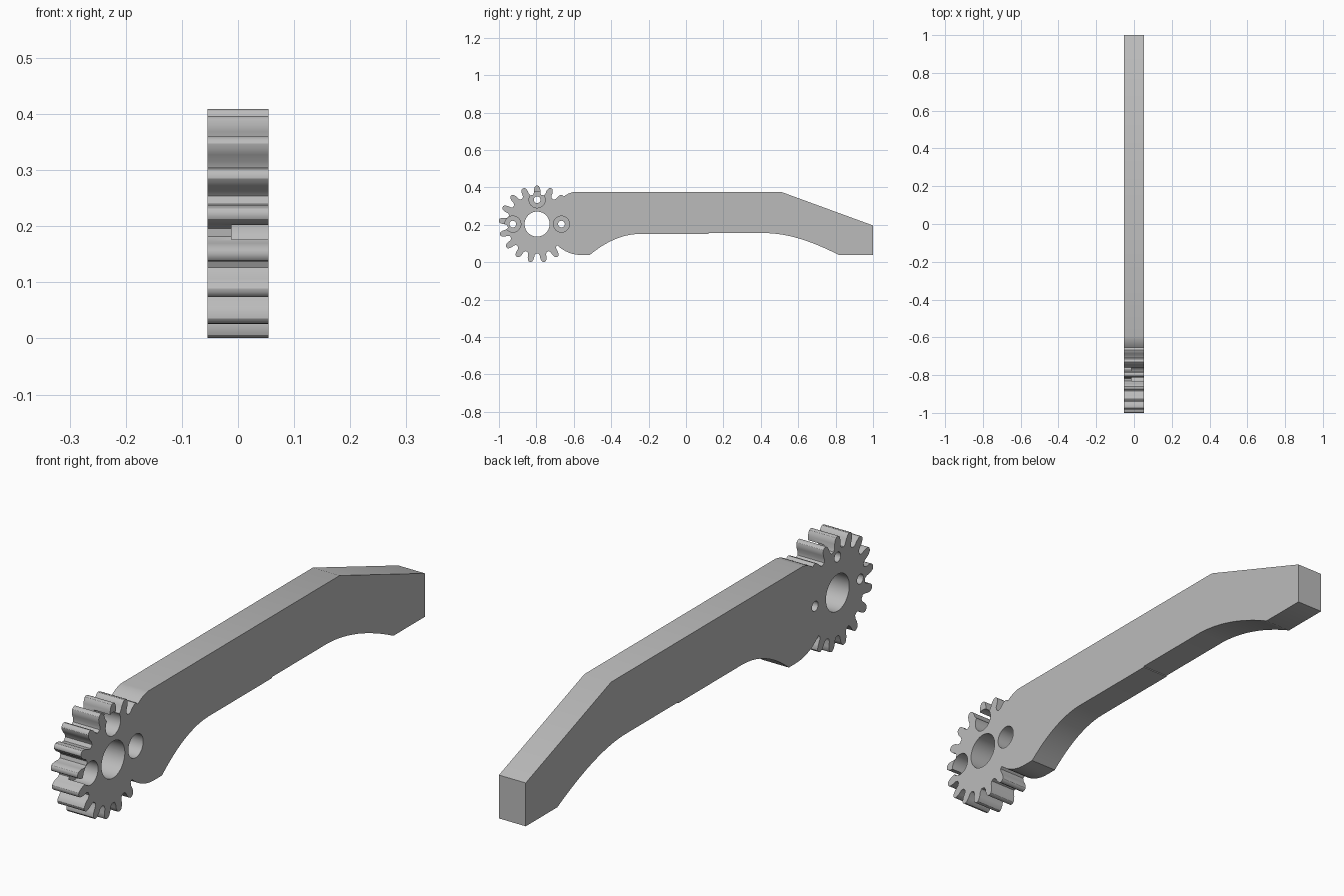
import bpy, bmesh, math

cube = bpy.data.objects.get("Cube")
if cube:
    bpy.data.objects.remove(cube, do_unlink=True)

HALF = 0.054            # half thickness of the arm
CY, CZ = -0.796, 0.2035  # gear centre
TEETH = 17

grey = bpy.data.materials.new("light grey")
grey.use_nodes = True
grey.diffuse_color = (0.5, 0.5, 0.5, 1)
grey.node_tree.nodes["Principled BSDF"].inputs["Base Color"].default_value = (0.5, 0.5, 0.5, 1)


def prism(name, outline, x0=-HALF, x1=HALF):
    """Extrude a (y, z) outline along x."""
    bm = bmesh.new()
    face = bm.faces.new([bm.verts.new((x0, y, z)) for y, z in outline])
    moved = bmesh.ops.extrude_face_region(bm, geom=[face])["geom"]
    bmesh.ops.translate(bm, vec=(x1 - x0, 0, 0),
                        verts=[v for v in moved if isinstance(v, bmesh.types.BMVert)])
    bmesh.ops.recalc_face_normals(bm, faces=bm.faces)
    mesh = bpy.data.meshes.new(name)
    bm.to_mesh(mesh)
    bm.free()
    mesh.materials.append(grey)
    obj = bpy.data.objects.new(name, mesh)
    bpy.context.collection.objects.link(obj)
    return obj


def circle(y, z, r, n=40):
    return [(y + r * math.cos(2 * math.pi * i / n), z + r * math.sin(2 * math.pi * i / n))
            for i in range(n)]


def sweep(p0, p1, p2, n=12):
    """Quadratic curve from p0 to p2 pulled towards p1."""
    return [tuple((1 - t) ** 2 * a + 2 * t * (1 - t) * b + t * t * c
                  for a, b, c in zip(p0, p1, p2))
            for t in (i / n for i in range(n + 1))]


def combine(target, other, operation):
    mod = target.modifiers.new(operation.lower(), 'BOOLEAN')
    mod.operation, mod.solver, mod.object = operation, 'EXACT', other
    bpy.ops.object.select_all(action='DESELECT')
    bpy.context.view_layer.objects.active = target
    target.select_set(True)
    bpy.ops.object.modifier_apply(modifier=mod.name)
    bpy.data.objects.remove(other, do_unlink=True)


# Arm: straight bar with a rounded shoulder, two swept undersides and a sloped end
outline = sweep((-0.515, 0.038), (-0.38, 0.15), (-0.245, 0.151))
outline += [(0.12, 0.151), (0.12, 0.155)]
outline += sweep((0.438, 0.155), (0.60, 0.15), (0.818, 0.038))
outline += [(1.0, 0.038), (1.0, 0.196), (0.508, 0.376)]
outline += sweep((-0.594, 0.376), (-0.645, 0.37), (-0.685, 0.32), 8)
outline += [(-0.69, 0.2)]
outline += sweep((-0.688, 0.09), (-0.63, 0.036), (-0.55, 0.038), 8)
arm = prism("geared_arm", outline)

# Gear: rounded teeth as (radius, half angle) pairs, mirrored about each tooth
flank = [(0.158, 0.14), (0.168, 0.102), (0.184, 0.092),
         (0.196, 0.07), (0.203, 0.046), (0.2055, 0.02)]
tooth = [(r, -a) for r, a in flank] + [(r, a) for r, a in reversed(flank)]
gear_outline = []
for i in range(TEETH):
    mid = math.pi / 2 + 2 * math.pi * i / TEETH
    gear_outline += [(CY + r * math.cos(mid + a), CZ + r * math.sin(mid + a)) for r, a in tooth]
combine(arm, prism("gear", gear_outline), 'UNION')

# Axle hole, then three counterbored screw holes
combine(arm, prism("axle_cutter", circle(CY, CZ, 0.067, 64), -0.1, 0.1), 'DIFFERENCE')
for k in range(3):
    y = CY + 0.13 * math.cos(k * math.pi / 2)
    z = CZ + 0.13 * math.sin(k * math.pi / 2)
    combine(arm, prism("screw_cutter", circle(y, z, 0.018, 32), -0.1, 0.1), 'DIFFERENCE')
    combine(arm, prism("bore_cutter", circle(y, z, 0.043), -0.012, 0.1), 'DIFFERENCE')

bpy.ops.object.select_all(action='DESELECT')
arm.select_set(True)
bpy.context.view_layer.objects.active = arm
bpy.ops.object.shade_smooth_by_angle(angle=math.radians(30))
